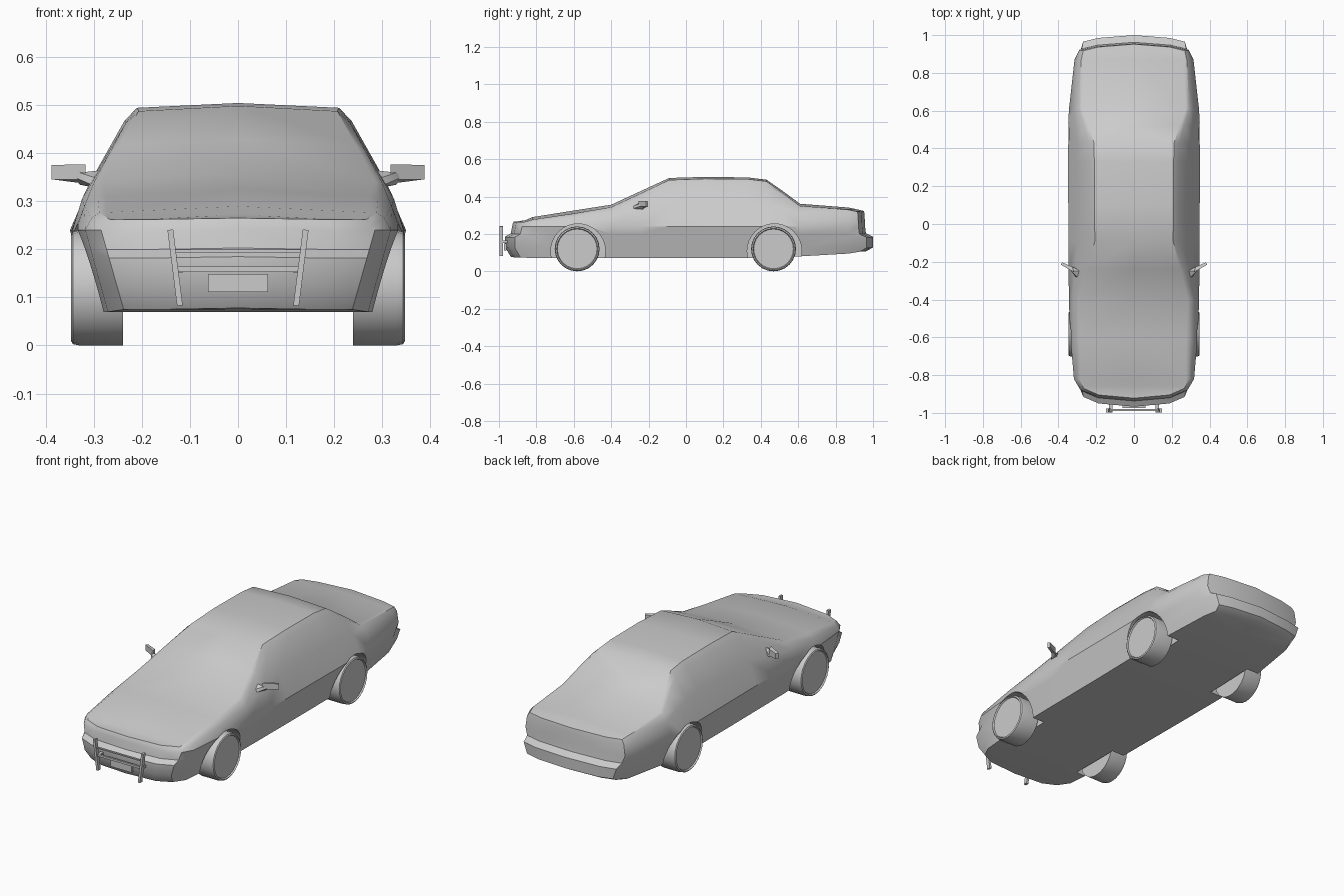
import bpy, bmesh, math
from mathutils import Vector

if "Cube" in bpy.data.objects:
    bpy.data.objects.remove(bpy.data.objects["Cube"])


def finish(name, bm, angle=35):
    bmesh.ops.remove_doubles(bm, verts=bm.verts, dist=1e-5)
    bmesh.ops.recalc_face_normals(bm, faces=bm.faces)
    me = bpy.data.meshes.new(name)
    bm.to_mesh(me)
    bm.free()
    ob = bpy.data.objects.new(name, me)
    bpy.context.collection.objects.link(ob)
    smooth(ob, angle)
    return ob


def smooth(ob, angle):
    bpy.ops.object.select_all(action='DESELECT')
    ob.select_set(True)
    bpy.context.view_layer.objects.active = ob
    bpy.ops.object.shade_smooth_by_angle(angle=math.radians(angle))


def hull(name, pts):
    bm = bmesh.new()
    for p in pts:
        bm.verts.new(p)
    bmesh.ops.convex_hull(bm, input=bm.verts)
    return finish(name, bm, 30)


def bar(name, a, b, wx, wy):
    # square bar between two points, given its x/z and y thickness
    a, b = Vector(a), Vector(b)
    d = (b - a).normalized()
    u = d.cross(Vector((0, 1, 0))) * wx / 2
    v = Vector((0, wy / 2, 0))
    return hull(name, [p + i * u + j * v for p in (a, b) for i in (1, -1) for j in (1, -1)])


def lathe_x(name, x_r, y, z, n):
    # round part about an x-parallel axis, from (x, radius) pairs
    bm = bmesh.new()
    rings = [[bm.verts.new((x, y + r * math.cos(2 * math.pi * k / n), z + r * math.sin(2 * math.pi * k / n)))
              for k in range(n)] for x, r in x_r]
    for a, b in zip(rings, rings[1:]):
        for k in range(n):
            bm.faces.new((a[k], a[(k + 1) % n], b[(k + 1) % n], b[k]))
    bm.faces.new(rings[0])
    bm.faces.new(rings[-1])
    return finish(name, bm)


# Body sections: y, floor z, waist half-width, shoulder x z, top edge x z, centre z
SECTIONS = [
    (-.915, .075, .285, .275, .250, .255, .263, .273),
    (-.82, .07, .318, .305, .265, .275, .277, .290),
    (-.60, .07, .337, .320, .290, .275, .310, .325),
    (-.40, .07, .345, .325, .305, .285, .343, .356),
    (-.24, .07, .346, .313, .330, .245, .418, .430),
    (-.09, .07, .347, .300, .355, .207, .488, .499),
    (.10, .07, .348, .299, .355, .210, .495, .505),
    (.33, .072, .350, .299, .355, .210, .493, .502),
    (.43, .074, .350, .301, .353, .212, .481, .490),
    (.52, .077, .349, .308, .335, .243, .418, .427),
    (.61, .08, .344, .317, .312, .275, .349, .361),
    (.87, .095, .315, .298, .307, .265, .332, .341),
    (.965, .105, .290, .282, .298, .255, .322, .333),
]
# Nose and tail profiles: setback of each section point from the bumper face
NOSE = [.03, .03, 0, 0, .03, .038, .04, .045, .055, .055]
TAIL = [.035, .035, 0, 0, .038, .043, .045, .048, .058, .058]


def section(y, zb, wm, ws, zs, wt, zt, zc):
    wb, zm = wm - .047, .24
    pts = [(0, zb), (wb, zb)]
    for z in (.125, .182, .2):
        pts.append((wb + (wm - wb) * (z - zb) / (zm - zb), z))
    edge = (wt * .8 + ws * .2 + .008, zt * .8 + zs * .2 + .002)
    pts += [(wm, zm), (ws, zs), edge, (wt, zt), (0, zc)]
    return [(x, y, z) for x, z in pts]


rows = [section(*s) for s in SECTIONS]
rows[0] = [(x, y + d, z) for (x, y, z), d in zip(rows[0], NOSE)]
rows[-1] = [(x, y - d, z) for (x, y, z), d in zip(rows[-1], TAIL)]

bm = bmesh.new()
for s in (1, -1):
    def grid(cols):
        vs = [[bm.verts.new((s * x, y, z)) for x, y, z in c] for c in cols]
        for a, b in zip(vs, vs[1:]):
            for i in range(len(a) - 1):
                bm.faces.new((a[i], a[i + 1], b[i + 1], b[i]))
        return vs
    v = grid(rows)
    # bowed nose and tail faces
    for row, vr, off, sg, mid, cen in ((rows[0], v[0], NOSE, 1, -.95, -.967),
                                       (rows[-1], v[-1], TAIL, -1, .985, 1.0)):
        m = [(row[i][0] * .7, mid + sg * off[i], row[i][2]) for i in range(1, 9)]
        c = [(0, cen + sg * off[i], row[i][2] + .003) for i in range(1, 9)]
        g = grid([row[1:9], m, c])
        bm.faces.new((vr[0], g[0][0], g[1][0], g[2][0]))
        bm.faces.new((vr[9], g[0][-1], g[1][-1], g[2][-1]))
body = finish("car_body", bm)

# Wheels and the arches cut for them
for end, y in (("front", -.58), ("rear", .47)):
    for side, s in (("right", 1), ("left", -1)):
        cut = lathe_x("arch_cutter", [(s * .225, .146), (s * .45, .146)], y + .003, .108, 32)
        cut.hide_render = True
        mod = body.modifiers.new("arch", 'BOOLEAN')
        mod.operation, mod.solver, mod.object = 'DIFFERENCE', 'EXACT', cut
        bpy.context.view_layer.objects.active = body
        bpy.ops.object.modifier_apply(modifier=mod.name)
        bpy.data.objects.remove(cut)
        lathe_x(f"{end}_{side}_wheel", [(s * .24, .12), (s * .33, .12), (s * .344, .117),
                                        (s * .348, .110), (s * .341, .106)], y - .002, .12, 24)
smooth(body, 35)

for side, s in (("right", 1), ("left", -1)):
    # Door mirror housing and arm
    hull(f"{side}_mirror", [(s * x, y, z) for x, y, z in (
        (.318, -.255, .345), (.318, -.255, .377), (.325, -.228, .338), (.325, -.228, .374),
        (.388, -.215, .346), (.388, -.215, .376), (.380, -.203, .346), (.380, -.203, .374))])
    hull(f"{side}_mirror_arm", [(s * x, y, z) for x, y, z in (
        (.285, -.295, .345), (.285, -.25, .365), (.305, -.285, .335), (.305, -.235, .33),
        (.33, -.25, .36), (.33, -.225, .335), (.34, -.24, .35))])
    # Push bar upright and its bracket
    bar(f"{side}_push_bar_upright", (s * .121, -.988, .083), (s * .141, -.988, .241), .012, .02)
    bar(f"{side}_push_bar_bracket", (s * .115, -.968, .158), (s * .133, -.968, .158), .012, .036)

# Push bar rails and plate
bar("push_bar_top_rail", (-.135, -.985, .197), (.135, -.985, .197), .006, .01)
bar("push_bar_low_rail", (-.13, -.985, .159), (.13, -.985, .159), .011, .01)
bar("front_plate", (-.062, -.967, .13), (.062, -.967, .13), .038, .012)
